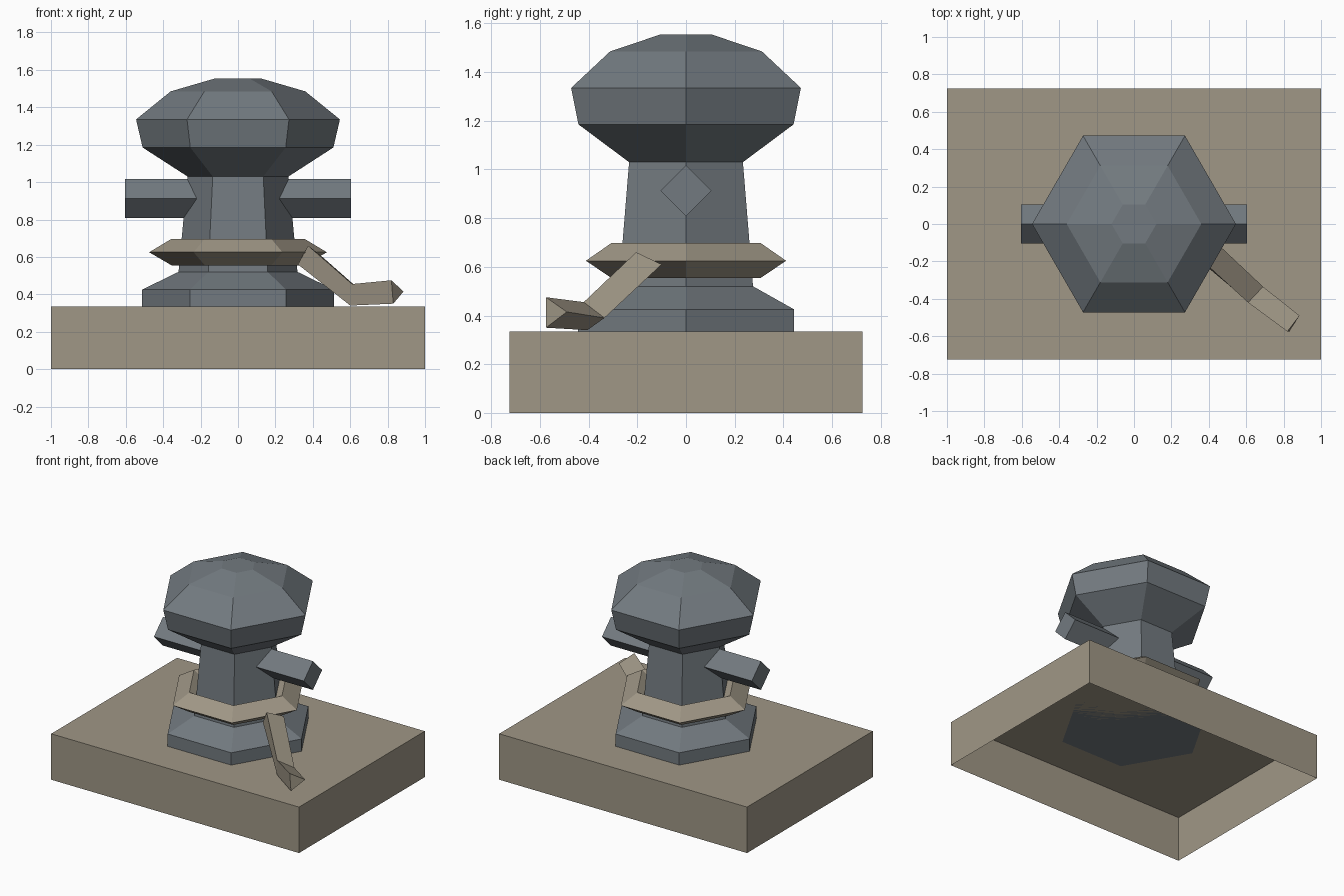
import bpy, bmesh, math
from mathutils import Matrix, Vector

cube = bpy.data.objects.get("Cube")
if cube:
    bpy.data.objects.remove(cube, do_unlink=True)


def material(name, rgb):
    m = bpy.data.materials.new(name)
    m.use_nodes = True
    m.diffuse_color = (*rgb, 1)
    m.node_tree.nodes["Principled BSDF"].inputs["Base Color"].default_value = (*rgb, 1)
    return m


tan = material("tan_stone", (0.35, 0.31, 0.24))
iron = material("grey_iron", (0.17, 0.195, 0.215))


def finish(bm, name, mat, normals=True):
    if normals:
        bmesh.ops.recalc_face_normals(bm, faces=bm.faces)
    mesh = bpy.data.meshes.new(name)
    bm.to_mesh(mesh)
    bm.free()
    mesh.materials.append(mat)
    obj = bpy.data.objects.new(name, mesh)
    bpy.context.collection.objects.link(obj)
    return obj


def loft(name, mat, rings, loop=False):
    """Skin a list of point rings; cap the ends, or join last to first."""
    bm = bmesh.new()
    rows = [[bm.verts.new(p) for p in ring] for ring in rings]
    pairs = list(zip(rows, rows[1:]))
    if loop:
        pairs.append((rows[-1], rows[0]))
    else:
        bm.faces.new(rows[0])
        bm.faces.new(rows[-1])
    n = len(rows[0])
    for a, b in pairs:
        for i in range(n):
            j = (i + 1) % n
            bm.faces.new((a[i], a[j], b[j], b[i]))
    return finish(bm, name, mat)


def hexagon(r, z):
    return [Vector((r * math.cos(i * math.pi / 3), r * math.sin(i * math.pi / 3), z))
            for i in range(6)]


# Quay block: a box left open underneath
bm = bmesh.new()
bmesh.ops.create_cube(bm, size=1, matrix=Matrix.Translation((0, 0, 0.1675))
                      @ Matrix.Diagonal((2, 1.45, 0.335, 1)))
bm.faces.ensure_lookup_table()
bottom = [f for f in bm.faces if f.normal.z < -0.5]
bmesh.ops.delete(bm, geom=bottom, context='FACES_ONLY')
finish(bm, "quay_block", tan, normals=False)

# Bollard post: six-sided foot, neck and mushroom head
post = [(0.513, 0.335), (0.513, 0.425), (0.318, 0.52), (0.27, 1.03), (0.51, 1.185),
        (0.545, 1.335), (0.36, 1.485), (0.12, 1.555)]
loft("bollard_post", iron, [hexagon(r, z) for r, z in post])

# Crossbar: square bar set on its edge through the neck
bar = [(0.105 * math.cos(k * math.pi / 2), 0.912 + 0.105 * math.sin(k * math.pi / 2))
       for k in range(4)]
loft("crossbar", iron, [[(x, y, z) for y, z in bar] for x in (-0.605, 0.605)])

# Rope loop: diamond section swept round the neck
diamond = [(0.475, 0.625), (0.355, 0.697), (0.235, 0.625), (0.355, 0.555)]
loft("rope_loop", tan, [hexagon(r, z) for r, z in diamond], loop=True)

# Rope tail: three-sided rope falling to the block
loft("rope_tail", tan, [
    [(0.375, -0.205, 0.66), (0.32, -0.17, 0.56), (0.44, -0.10, 0.61)],
    [(0.61, -0.42, 0.455), (0.60, -0.405, 0.34), (0.69, -0.335, 0.39)],
    [(0.82, -0.575, 0.475), (0.83, -0.575, 0.35), (0.885, -0.49, 0.415)],
])
